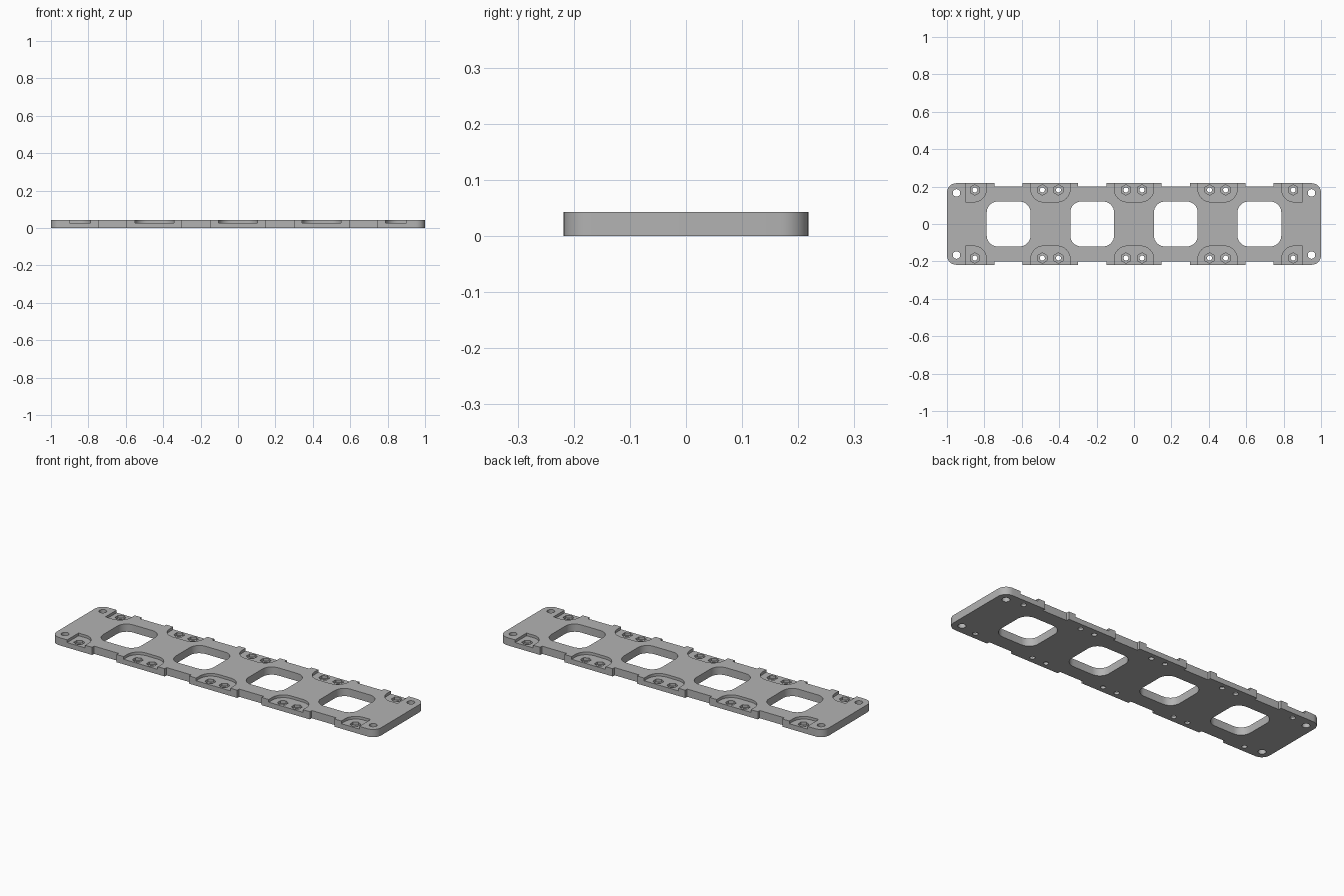
import bpy, bmesh
from math import cos, sin, pi, tan
from mathutils import Vector

cube = bpy.data.objects.get("Cube")
if cube:
    bpy.data.objects.remove(cube, do_unlink=True)

HALF_X, HALF_Y, THICK = 1.0, 0.218, 0.043
PITCH = 0.447           # spacing of windows and edge tabs
TAB = 0.148             # half width of an edge tab
WAIST = 0.201           # half depth of the plate between tabs
POCKET_Z, NUT_Z = 0.028, 0.013
OVER = 0.1              # height of cutters above the plate

grey = bpy.data.materials.new("plain grey")
grey.use_nodes = True
grey.diffuse_color = (0.45, 0.45, 0.45, 1)
grey.node_tree.nodes["Principled BSDF"].inputs["Base Color"].default_value = grey.diffuse_color


def rounded(corners, steps=8):
    """Turn (x, y, radius) corners into an outline with filleted corners."""
    out = []
    for i, (x, y, r) in enumerate(corners):
        p = Vector((x, y))
        if r == 0:
            out.append(p)
            continue
        a = (Vector(corners[i - 1][:2]) - p).normalized()
        b = (Vector(corners[(i + 1) % len(corners)][:2]) - p).normalized()
        half = a.angle(b) / 2
        centre = p + (a + b).normalized() * (r / sin(half))
        start = p + a * (r / tan(half)) - centre
        end = p + b * (r / tan(half)) - centre
        sweep = pi - 2 * half
        for k in range(steps + 1):
            t = k / steps
            out.append(centre + (start * sin((1 - t) * sweep) + end * sin(t * sweep)) / sin(sweep))
    return out


def ring(x, y, r, sides):
    return [Vector((x + r * cos(pi / 2 + 2 * pi * k / sides),
                    y + r * sin(pi / 2 + 2 * pi * k / sides))) for k in range(sides)]


def prisms(name, outlines, z0, z1):
    """Make one object of upright prisms from a list of outlines."""
    bm = bmesh.new()
    for outline in outlines:
        low = [bm.verts.new((p.x, p.y, z0)) for p in outline]
        high = [bm.verts.new((p.x, p.y, z1)) for p in outline]
        bm.faces.new(low[::-1])
        bm.faces.new(high)
        for i in range(len(low)):
            j = (i + 1) % len(low)
            bm.faces.new((low[i], low[j], high[j], high[i]))
    bmesh.ops.recalc_face_normals(bm, faces=bm.faces[:])
    mesh = bpy.data.meshes.new(name)
    bm.to_mesh(mesh)
    bm.free()
    mesh.materials.append(grey)
    obj = bpy.data.objects.new(name, mesh)
    bpy.context.collection.objects.link(obj)
    return obj


def cut(target, name, outlines, z0):
    cutter = prisms(name, outlines, z0, OVER)
    cutter.hide_render = True
    mod = target.modifiers.new(name, "BOOLEAN")
    mod.operation, mod.solver, mod.object = "DIFFERENCE", "EXACT", cutter
    bpy.context.view_layer.objects.active = target
    bpy.ops.object.modifier_apply(modifier=mod.name)
    bpy.data.objects.remove(cutter, do_unlink=True)


# Plate outline: rounded ends, with shallow waists between the edge tabs
edge = [(-HALF_X, -HALF_Y, 0.05)]
for i in range(4):
    left = (i - 2) * PITCH + TAB
    right = (i - 1) * PITCH - TAB
    edge += [(left, -HALF_Y, 0), (left, -WAIST, 0), (right, -WAIST, 0), (right, -HALF_Y, 0)]
edge.append((HALF_X, -HALF_Y, 0.05))
plate = prisms("mounting_plate", [rounded(edge + [(-x, -y, r) for x, y, r in edge])], 0, THICK)

# Four rounded windows
windows = []
for i in range(4):
    x, w, h, r = (i - 1.5) * PITCH, 0.117, 0.12, 0.058
    windows.append(rounded([(x - w, -h, r), (x + w, -h, r), (x + w, h, r), (x - w, h, r)]))

# Edge pockets, screw positions and corner holes
pockets, screws, corners = [], [], []
for s in (-1, 1):
    inner, outer, r = s * 0.118, s * 0.3, 0.068
    for i in (-1, 0, 1):
        x = i * PITCH
        pockets.append(rounded([(x - 0.105, outer, 0), (x - 0.105, inner, r),
                                (x + 0.105, inner, r), (x + 0.105, outer, 0)]))
        screws += [(x - 0.043, s * 0.182), (x + 0.043, s * 0.182)]
    for e in (-1, 1):
        pockets.append(rounded([(e * 0.9, outer, 0), (e * 0.9, inner, 0),
                                (e * 0.789, inner, r), (e * 0.789, outer, 0)]))
        screws.append((e * 0.851, s * 0.182))
        corners.append(ring(e * 0.949, s * 0.166, 0.02, 24))

cut(plate, "pocket_cutter", pockets, POCKET_Z)
cut(plate, "nut_recess_cutter", [ring(x, y, 0.028, 6) for x, y in screws], NUT_Z)
cut(plate, "through_cutter",
    windows + corners + [ring(x, y, 0.0135, 20) for x, y in screws], -OVER)

# Smooth the fillets and hole walls, keep the machined edges sharp
bpy.ops.object.select_all(action="DESELECT")
plate.select_set(True)
bpy.context.view_layer.objects.active = plate
bpy.ops.object.shade_smooth_by_angle(angle=pi / 6)
